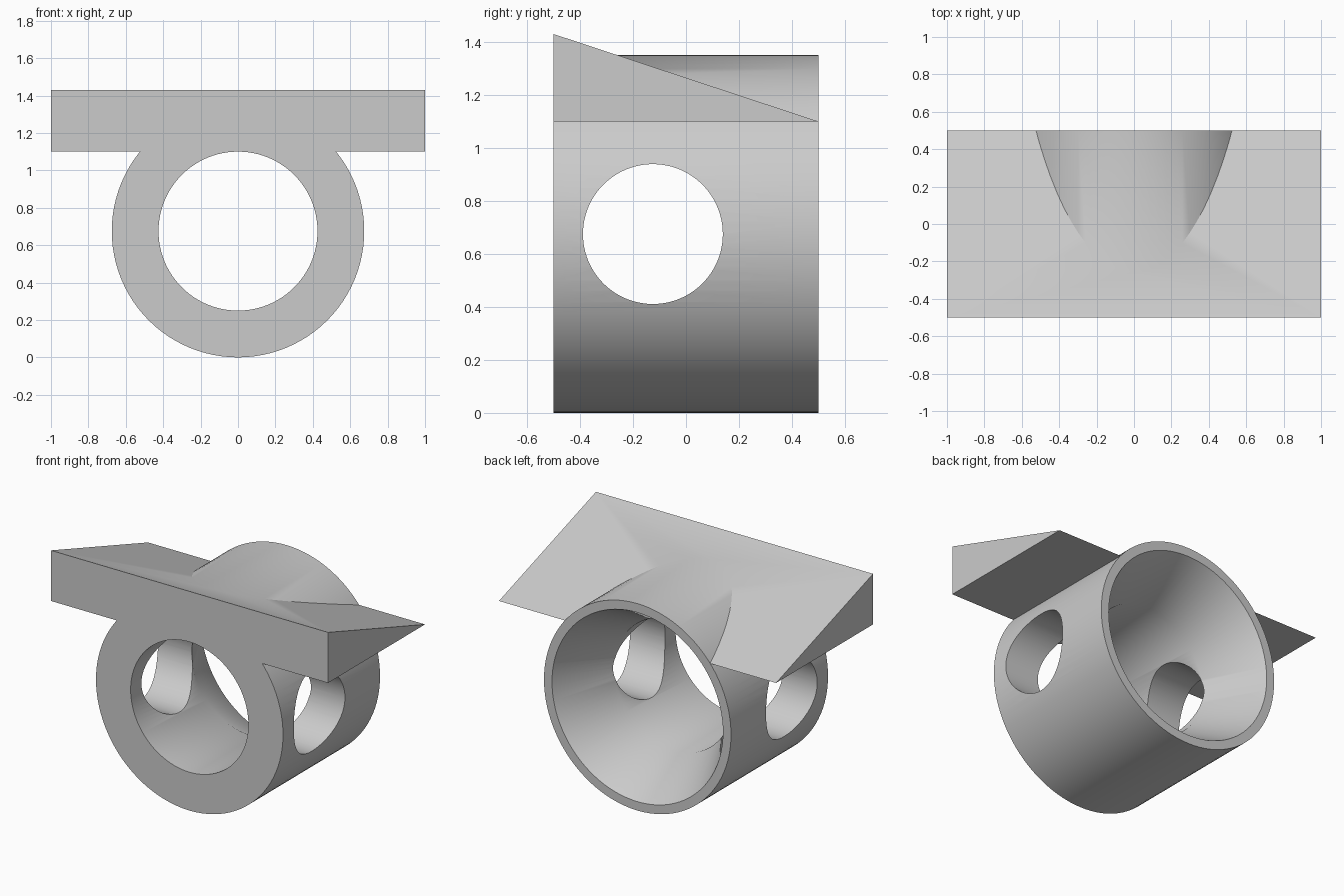
import bpy
import bmesh
import math
from mathutils import Matrix

cube = bpy.data.objects.get("Cube")
if cube:
    bpy.data.objects.remove(cube, do_unlink=True)

AXIS_Z = 0.675   # height of the ring's axis
HALF_DEPTH = 0.5
SIDES = 96

grey = bpy.data.materials.new("light grey")
grey.use_nodes = True
colour = (0.6, 0.6, 0.6, 1)
grey.diffuse_color = colour
grey.node_tree.nodes["Principled BSDF"].inputs["Base Color"].default_value = colour


def add_object(name, bm):
    bmesh.ops.recalc_face_normals(bm, faces=bm.faces)
    mesh = bpy.data.meshes.new(name)
    bm.to_mesh(mesh)
    bm.free()
    mesh.materials.append(grey)
    obj = bpy.data.objects.new(name, mesh)
    bpy.context.collection.objects.link(obj)
    return obj


def add_cylinder(name, radius, length, location, axis):
    bm = bmesh.new()
    matrix = Matrix.Translation(location) @ Matrix.Rotation(math.pi / 2, 4, axis)
    bmesh.ops.create_cone(bm, cap_ends=True, segments=SIDES, radius1=radius,
                          radius2=radius, depth=length, matrix=matrix)
    return add_object(name, bm)


def add_turned(name, profile):
    """Solid turned around the ring's axis from (y, radius) points."""
    bm = bmesh.new()
    rings = []
    for y, radius in profile:
        angles = [2 * math.pi * i / SIDES for i in range(SIDES)]
        rings.append([bm.verts.new((radius * math.sin(a), y, AXIS_Z + radius * math.cos(a)))
                      for a in angles])
    for near, far in zip(rings, rings[1:]):
        for i in range(SIDES):
            bm.faces.new((near[i - 1], near[i], far[i], far[i - 1]))
    bm.faces.new(rings[0])
    bm.faces.new(rings[-1])
    return add_object(name, bm)


def add_boolean(target, tool, operation):
    mod = target.modifiers.new(tool.name, "BOOLEAN")
    mod.operation = operation
    mod.solver = "EXACT"
    mod.object = tool
    tool.hide_render = True


# Round body, running front to back
body = add_cylinder("ring_body", 0.675, 2 * HALF_DEPTH, (0, 0, AXIS_Z), "X")

# Sloping wedge across the top: triangular profile extruded sideways
bm = bmesh.new()
triangle = [(-HALF_DEPTH, 1.10), (HALF_DEPTH, 1.10), (-HALF_DEPTH, 1.43)]
face = bm.faces.new([bm.verts.new((-1, y, z)) for y, z in triangle])
sweep = bmesh.ops.extrude_face_region(bm, geom=[face])
bmesh.ops.translate(bm, vec=(2, 0, 0),
                    verts=[v for v in sweep["geom"] if isinstance(v, bmesh.types.BMVert)])
wedge = add_object("top_wedge", bm)

# Bore: straight from the front, then flaring out to the back
bore_r, back_r, flare_y, over = 0.425, 0.617, 0.13, 0.1
slope = (back_r - bore_r) / (HALF_DEPTH - flare_y)
bore = add_turned("flared_bore_cutter", [(-HALF_DEPTH - over, bore_r), (flare_y, bore_r),
                                         (HALF_DEPTH + over, back_r + slope * over)])

# Round hole through both side walls
side_hole = add_cylinder("side_hole_cutter", 0.264, 3, (0, -0.125, AXIS_Z), "Y")

add_boolean(body, wedge, "UNION")
add_boolean(body, bore, "DIFFERENCE")
add_boolean(body, side_hole, "DIFFERENCE")

# Apply the cuts, drop the helpers and smooth the curved faces
bpy.ops.object.select_all(action="DESELECT")
body.select_set(True)
bpy.context.view_layer.objects.active = body
for mod in list(body.modifiers):
    bpy.ops.object.modifier_apply(modifier=mod.name)
for tool in (wedge, bore, side_hole):
    bpy.data.objects.remove(tool, do_unlink=True)
bpy.ops.object.shade_smooth_by_angle(angle=math.radians(30))
